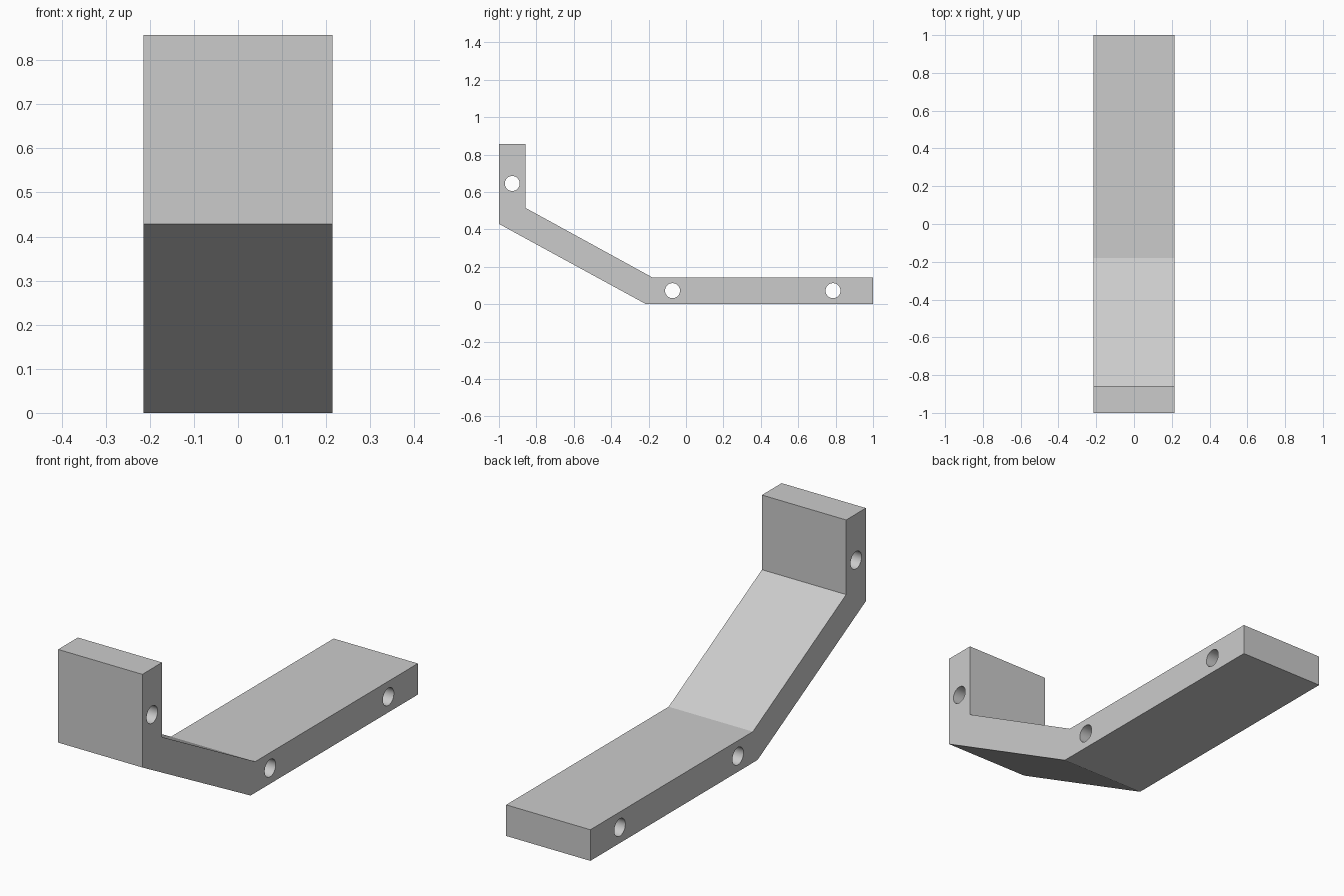
import bpy
import bmesh
import math
from mathutils import Matrix

cube = bpy.data.objects.get("Cube")
if cube:
    bpy.data.objects.remove(cube, do_unlink=True)

HALF_WIDTH = 0.214
HOLE_RADIUS = 0.04

# Side outline of the bent bar as (y, z)
OUTLINE = [(-1, 0.429), (-0.214, 0), (1, 0), (1, 0.143),
           (-0.18, 0.143), (-0.857, 0.514), (-0.857, 0.857), (-1, 0.857)]
HOLES = [(-0.929, 0.645), (-0.072, 0.072), (0.786, 0.072)]

grey = bpy.data.materials.new("plain grey")
grey.use_nodes = True
colour = (0.6, 0.6, 0.6, 1)
grey.diffuse_color = colour
grey.node_tree.nodes["Principled BSDF"].inputs["Base Color"].default_value = colour


def make_object(name, bm):
    bmesh.ops.recalc_face_normals(bm, faces=bm.faces)
    mesh = bpy.data.meshes.new(name)
    bm.to_mesh(mesh)
    bm.free()
    mesh.materials.append(grey)
    obj = bpy.data.objects.new(name, mesh)
    bpy.context.collection.objects.link(obj)
    return obj


# Bent bar: outline extruded across the width
bm = bmesh.new()
side = bm.faces.new([bm.verts.new((-HALF_WIDTH, y, z)) for y, z in OUTLINE])
extruded = bmesh.ops.extrude_face_region(bm, geom=[side], use_keep_orig=True)
new_verts = [v for v in extruded["geom"] if isinstance(v, bmesh.types.BMVert)]
bmesh.ops.translate(bm, verts=new_verts, vec=(2 * HALF_WIDTH, 0, 0))
bar = make_object("bent_bracket", bm)

# Cross holes: one cutter holding all three cylinders
bm = bmesh.new()
for y, z in HOLES:
    placing = Matrix.Translation((0, y, z)) @ Matrix.Rotation(math.pi / 2, 4, "Y")
    bmesh.ops.create_cone(bm, cap_ends=True, segments=48, radius1=HOLE_RADIUS,
                          radius2=HOLE_RADIUS, depth=3 * HALF_WIDTH, matrix=placing)
cutter = make_object("hole_cutter", bm)
cutter.hide_render = True

drill = bar.modifiers.new("cross_holes", "BOOLEAN")
drill.operation = "DIFFERENCE"
drill.solver = "EXACT"
drill.object = cutter

bpy.ops.object.select_all(action="DESELECT")
bar.select_set(True)
bpy.context.view_layer.objects.active = bar
bpy.ops.object.modifier_apply(modifier=drill.name)
bpy.data.objects.remove(cutter, do_unlink=True)

# Smooth hole walls, crisp bar edges
bpy.ops.object.shade_smooth_by_angle(angle=math.radians(25))
